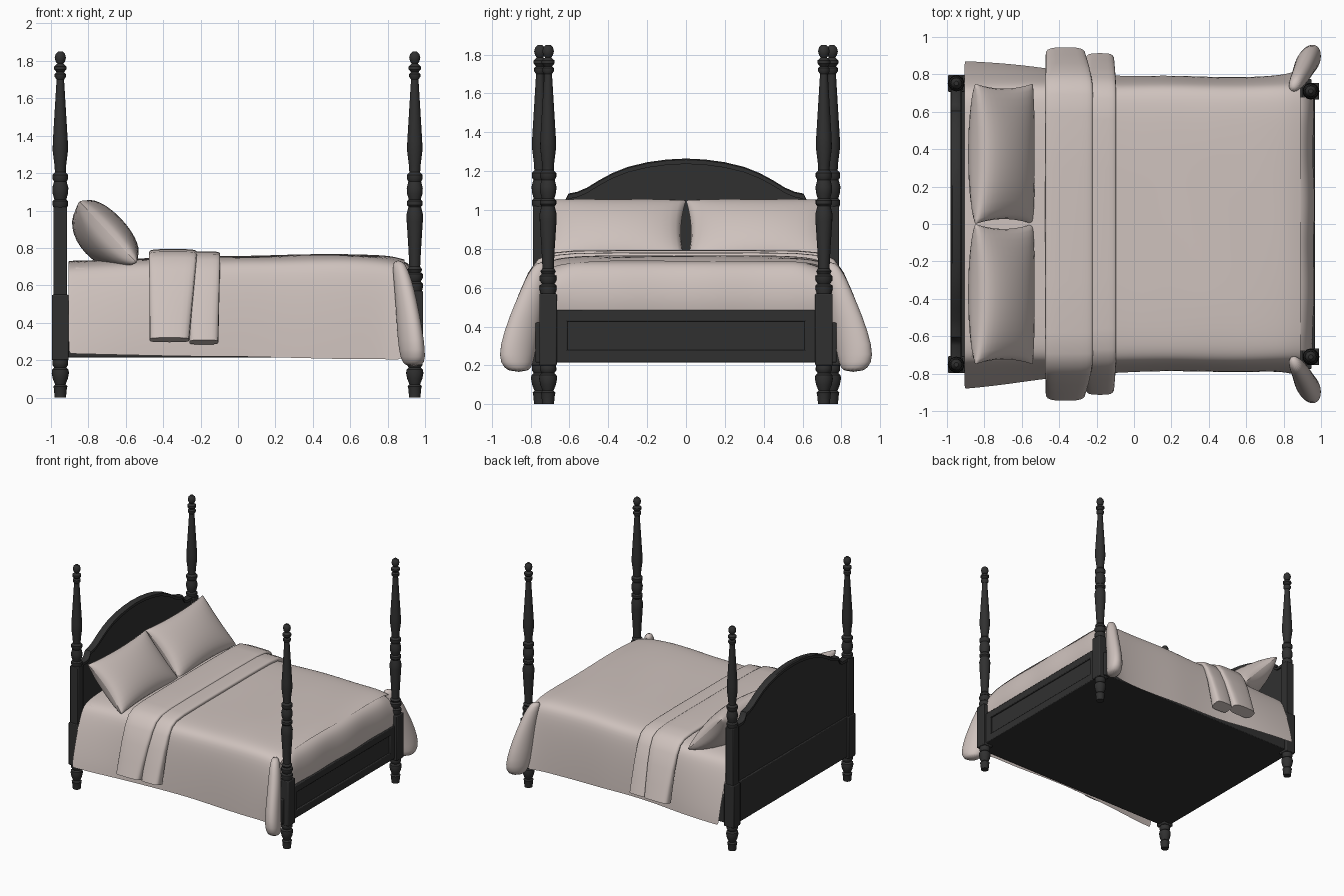
import bpy
from math import sin, cos, pi, radians
from mathutils import Vector

if "Cube" in bpy.data.objects:
    bpy.data.objects.remove(bpy.data.objects["Cube"])


def material(name, colour):
    m = bpy.data.materials.new(name)
    m.use_nodes = True
    m.diffuse_color = colour
    b = m.node_tree.nodes["Principled BSDF"]
    b.inputs["Base Color"].default_value = colour
    b.inputs["Roughness"].default_value = 0.7
    return m


WOOD = material("black_wood", (0.03, 0.03, 0.03, 1))
CLOTH = material("pale_linen", (0.62, 0.54, 0.51, 1))


def make(name, verts, faces, mat, subsurf=0, angle=35):
    me = bpy.data.meshes.new(name)
    me.from_pydata([tuple(v) for v in verts], [], faces)
    me.validate()
    me.materials.append(mat)
    ob = bpy.data.objects.new(name, me)
    bpy.context.collection.objects.link(ob)
    me.polygons.foreach_set("use_smooth", [True] * len(me.polygons))
    if subsurf:
        mod = ob.modifiers.new("soften", "SUBSURF")
        mod.levels = mod.render_levels = subsurf
    else:
        me.set_sharp_from_angle(angle=radians(angle))
    return ob


def loft(name, rings, mat, closed=True, caps=True, **kw):
    """Skin a row of equal-length point rings."""
    n = len(rings[0])
    verts = [p for r in rings for p in r]
    faces = []
    for i in range(len(rings) - 1):
        for j in range(n if closed else n - 1):
            k = (j + 1) % n
            faces.append((i * n + j, i * n + k, (i + 1) * n + k, (i + 1) * n + j))
    if closed and caps:
        faces.append(tuple(reversed(range(n))))
        faces.append(tuple(range(len(verts) - n, len(verts))))
    return make(name, verts, faces, mat, **kw)


def box(name, x0, x1, y0, y1, z0, z1, mat=WOOD, bevel=0.006):
    rings = [[(x0, y0, z), (x1, y0, z), (x1, y1, z), (x0, y1, z)] for z in (z0, z1)]
    ob = loft(name, rings, mat)
    if bevel:
        mod = ob.modifiers.new("bevel", "BEVEL")
        mod.width, mod.segments = bevel, 2
    return ob


def lathe(name, x, y, profile, n=20):
    rings = [[(x + r * cos(2 * pi * i / n), y + r * sin(2 * pi * i / n), z)
              for i in range(n)] for r, z in profile]
    return loft(name, rings, WOOD)


# Turned post profiles as (radius, height)
FOOT = [(.03, 0), (.035, .05), (.038, .06), (.028, .07), (.04, .1), (.046, .13),
        (.044, .15), (.032, .16), (.042, .175), (.042, .19), (.036, .22)]
LOWER = [(.036, .56), (.044, .59), (.044, .61), (.032, .62), (.044, .64), (.044, .66),
         (.032, .67), (.04, .685), (.029, .7), (.034, .8), (.043, .94), (.044, .98),
         (.034, 1.02)]
UPPER = [(.034, 1.01), (.042, 1.03), (.042, 1.05), (.032, 1.06), (.041, 1.09),
         (.043, 1.12), (.034, 1.155), (.042, 1.17), (.042, 1.19), (.029, 1.205),
         (.031, 1.24), (.041, 1.32), (.04, 1.37), (.02, 1.7), (.03, 1.715),
         (.03, 1.73), (.02, 1.74), (.033, 1.755), (.033, 1.77), (.016, 1.785),
         (.025, 1.797), (.03, 1.817), (.025, 1.837), (.012, 1.85)]

for side, s in (("right", -1), ("left", 1)):
    # Head posts: square up to the headboard, turned above
    x, y = -.95, .752 * s
    lathe(f"head_post_{side}_foot", x, y, FOOT)
    box(f"head_post_{side}_base", x - .045, x + .045, y - .045, y + .045, .2, .55)
    box(f"head_post_{side}_block", x - .037, x + .037, y - .037, y + .037, .54, 1.02)
    lathe(f"head_post_{side}_top", x, y, UPPER)
    # Foot posts: short square block, turned above
    x, y = .945, .71 * s
    lathe(f"foot_post_{side}_foot", x, y, FOOT)
    box(f"foot_post_{side}_block", x - .045, x + .045, y - .045, y + .045, .2, .57)
    lathe(f"foot_post_{side}_top", x, y, LOWER + UPPER[1:])

# Headboard: arched panel, moulded rim and bottom rail
half = [(0, 1.265), (.1, 1.26), (.2, 1.246), (.3, 1.222), (.38, 1.19), (.45, 1.152),
        (.51, 1.115), (.56, 1.094), (.605, 1.085), (.625, 1.045), (.65, 1.03), (.73, 1.03)]
arch = [(-y, z) for y, z in half[:0:-1]] + half
outline = [(-.73, .25)] + [(y, z - .01) for y, z in arch] + [(.73, .25)]
loft("headboard_panel", [[(x, y, z) for y, z in outline] for x in (-.968, -.935)], WOOD)
loft("headboard_rim", [[(-.978, y, z - .028), (-.978, y, z - .006), (-.97, y, z),
                        (-.935, y, z), (-.924, y, z - .006), (-.924, y, z - .028)]
                       for y, z in arch], WOOD)
box("headboard_rail", -.98, -.92, -.73, .73, .215, .55)

# Footboard: panel with raised frame
box("footboard_panel", .92, .955, -.69, .69, .215, .475)
box("footboard_top_rail", .915, .968, -.68, .68, .425, .485)
box("footboard_bottom_rail", .915, .968, -.68, .68, .215, .28)
for side, s in (("right", -1), ("left", 1)):
    ys = sorted((s * .61, s * .68))
    box(f"footboard_stile_{side}", .915, .968, *ys, .22, .48)

# Bed base and mattress
box("bed_base", -.95, .95, -.775, .775, .215, .42)
box("mattress", -.895, .87, -.72, .72, .38, .7, CLOTH, .03)

# Bed cover draped over the sides: x, top height, hem half-width, hem height
stations = [(-.905, .725, .875, .235), (-.89, .73, .875, .235), (-.7, .735, .86, .23),
            (-.47, .745, .83, .225), (-.25, .755, .8, .22), (0, .755, .79, .22),
            (.2, .76, .79, .215), (.4, .767, .788, .21), (.6, .765, .788, .205),
            (.75, .76, .79, .205), (.83, .752, .8, .205), (.89, .735, .82, .2)]
rings = []
for x, t, hem, hz in stations:
    mid = .4 * hem + .6 * .765
    side = [(.18, t), (.35, t), (.5, t - .003), (.63, t - .01), (.71, t - .03),
            (.752, t - .08), (mid, .5), (.75 * hem + .25 * mid, .32), (hem, hz)]
    ring = [(-y, z) for y, z in reversed(side)] + [(0, t)] + side
    rings.append([(x, y + .005 * sin(9 * x) * (abs(y) > .7),
                   z + .004 * sin(11 * x + 7 * y) * (z > .6)) for y, z in ring])
loft("bed_cover", rings, CLOTH, closed=False, subsurf=2)

# Cover falling over the foot end, between the posts
drape = [(.8, .738), (.87, .737), (.915, .715), (.945, .67), (.962, .6), (.966, .53), (.955, .47)]
loft("foot_drape", [[(x - .01 * abs(y) + .004 * sin(13 * y), y,
                      z - .03 * (abs(y) > .6) * (z > .6)) for x, z in drape]
                    for y in [i * .085 for i in range(-8, 9)]],
     CLOTH, closed=False, subsurf=2)


def oval(centre, a, b, ra, rb, n=16, power=1.0):
    """Rounded ring around a centre, spanned by directions a and b."""
    pts = []
    for i in range(n):
        c, s = cos(2 * pi * i / n), sin(2 * pi * i / n)
        c = abs(c) ** power * (1 if c > 0 else -1)
        s = abs(s) ** power * (1 if s > 0 else -1)
        pts.append(Vector(centre) + Vector(a) * ra * c + Vector(b) * rb * s)
    return pts


# Loose corner folds hanging outside the foot posts: z, x, y, long and short radius
folds = [(.735, .855, .735, .035, .025), (.68, .87, .76, .055, .04), (.58, .89, .79, .07, .05),
         (.45, .908, .827, .092, .055), (.3, .925, .865, .105, .062),
         (.21, .935, .873, .095, .062), (.165, .94, .86, .055, .045)]
for side, s in (("right", -1), ("left", 1)):
    loft(f"corner_fold_{side}",
         [oval((x, y * s, z), (.45, .89 * s, 0), (.89, -.45 * s, 0), a, b)
          for z, x, y, a, b in folds], CLOTH, subsurf=1)


# Folded throw: two flattened bands across the bed, thicker where they hang
def band(name, x0, x1, lift, path, taper):
    pts = [(-y, z) for y, z in path[:0:-1]] + path
    rings = []
    for i, (y, z) in enumerate(pts):
        p, q = pts[max(i - 1, 0)], pts[min(i + 1, len(pts) - 1)]
        d = Vector((0, q[0] - p[0], q[1] - p[1])).normalized()
        hang = max(0, (.75 - z) / .47)
        width = (x1 - x0) / 2 - taper * hang
        rings.append(oval(((x0 + x1) / 2 - .02 * hang * (x0 < -.4), y, z + lift),
                          (1, 0, 0), (0, -d.z, d.y), width, .018 + .034 * hang,
                          20, .55))
    loft(name, rings, CLOTH, angle=50)


wide = [(0, .768), (.3, .768), (.58, .765), (.69, .755), (.75, .725), (.79, .66),
        (.83, .55), (.865, .42), (.895, .3)]
narrow = [(y * .965, z - .008) for y, z in wide]
band("throw_wide_fold", -.475, -.22, .008, wide, .022)
band("throw_narrow_fold", -.27, -.095, .004, narrow, .01)


# Pillows leaning on the headboard, pinched at the corners
def pillow(name, s, n=16):
    centre = Vector((-.695, .375 * s, .885))
    along, normal = Vector((.68, 0, -.73)), Vector((.73, 0, .68))
    rings = []
    for i in range(n + 1):
        u = -cos(pi * i / n)
        ring = []
        for face, depth in ((1, .1), (-1, .165)):
            for j in range(n):
                v = -cos(pi * j / n) * face
                puff = max(0, (1 - u * u) * (1 - v * v)) ** .42
                y = .375 * u * (1 - .07 * (1 - v * v))
                w = .225 * v * (1 - .07 * (1 - u * u))
                ring.append(centre + Vector((0, y, 0)) + along * w
                            + normal * face * depth * puff)
        rings.append(ring)
    loft(name, rings, CLOTH, caps=False, angle=80)


pillow("pillow_right", -1)
pillow("pillow_left", 1)
